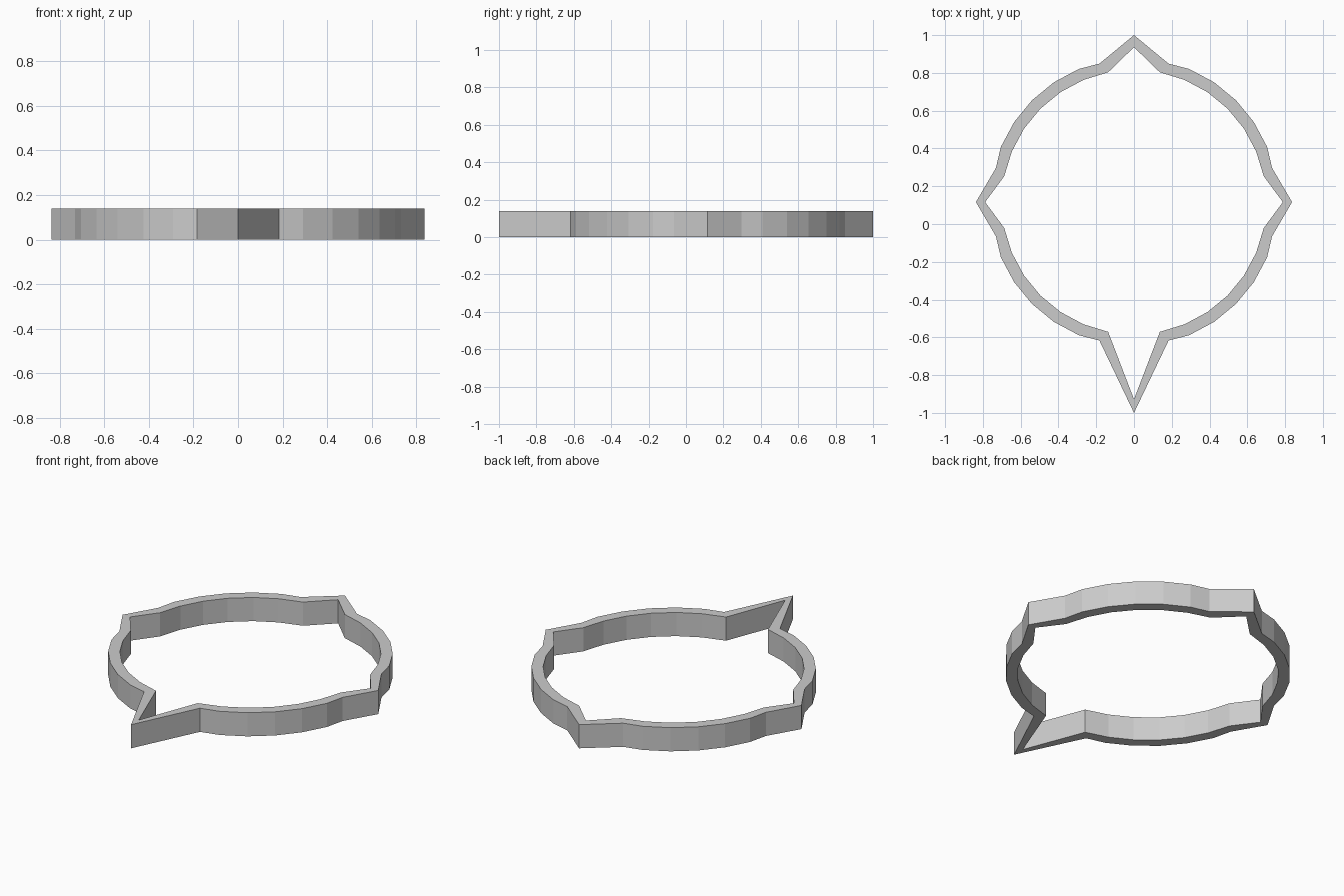
import bpy, bmesh, math

if "Cube" in bpy.data.objects:
    bpy.data.objects.remove(bpy.data.objects["Cube"])

CY, HEIGHT = 0.116, 0.14     # ring centre in y, band height
R_IN, R_OUT = 0.70, 0.763    # wall radii of the 32-step ring


def outline(radius, side, top, bottom, near_side, near_tip):
    """Closed outline: arcs of a 32-step circle with four pointed tips."""
    def arc(s):
        return [(radius * math.cos(k * math.pi / 16),
                 CY + s * radius * math.sin(k * math.pi / 16)) for k in range(2, 7)]
    sx, sy = near_side
    tx, ty = near_tip
    upper = [(sx, CY + sy)] + arc(1) + [(tx, CY + ty)]
    lower = [(sx, CY - sy)] + arc(-1) + [(tx, CY - ty)]
    right = [(side, CY)] + upper
    left = [(-x, y) for x, y in reversed(upper)] + [(-side, CY)]
    low_left = [(-x, y) for x, y in lower]
    return right + [(0, top)] + left + low_left + [(0, bottom)] + lower[::-1]


inner = outline(R_IN, 0.788, 0.936, -0.928, (0.687, 0.137), (0.137, 0.687))
outer = outline(R_OUT, 0.837, 1.0, -1.0, (0.731, 0.181), (0.183, 0.733))

# Pointed band: four vertex loops joined by quads
bm = bmesh.new()
loops = [[bm.verts.new((x, y, z)) for x, y in pts]
         for pts, z in ((outer, 0), (outer, HEIGHT), (inner, HEIGHT), (inner, 0))]
n = len(outer)
for a in range(4):
    b = (a + 1) % 4
    for i in range(n):
        j = (i + 1) % n
        bm.faces.new((loops[a][i], loops[a][j], loops[b][j], loops[b][i]))
bmesh.ops.recalc_face_normals(bm, faces=bm.faces)

mesh = bpy.data.meshes.new("pointed_band")
bm.to_mesh(mesh)
bm.free()
bpy.context.collection.objects.link(bpy.data.objects.new("pointed_band", mesh))
